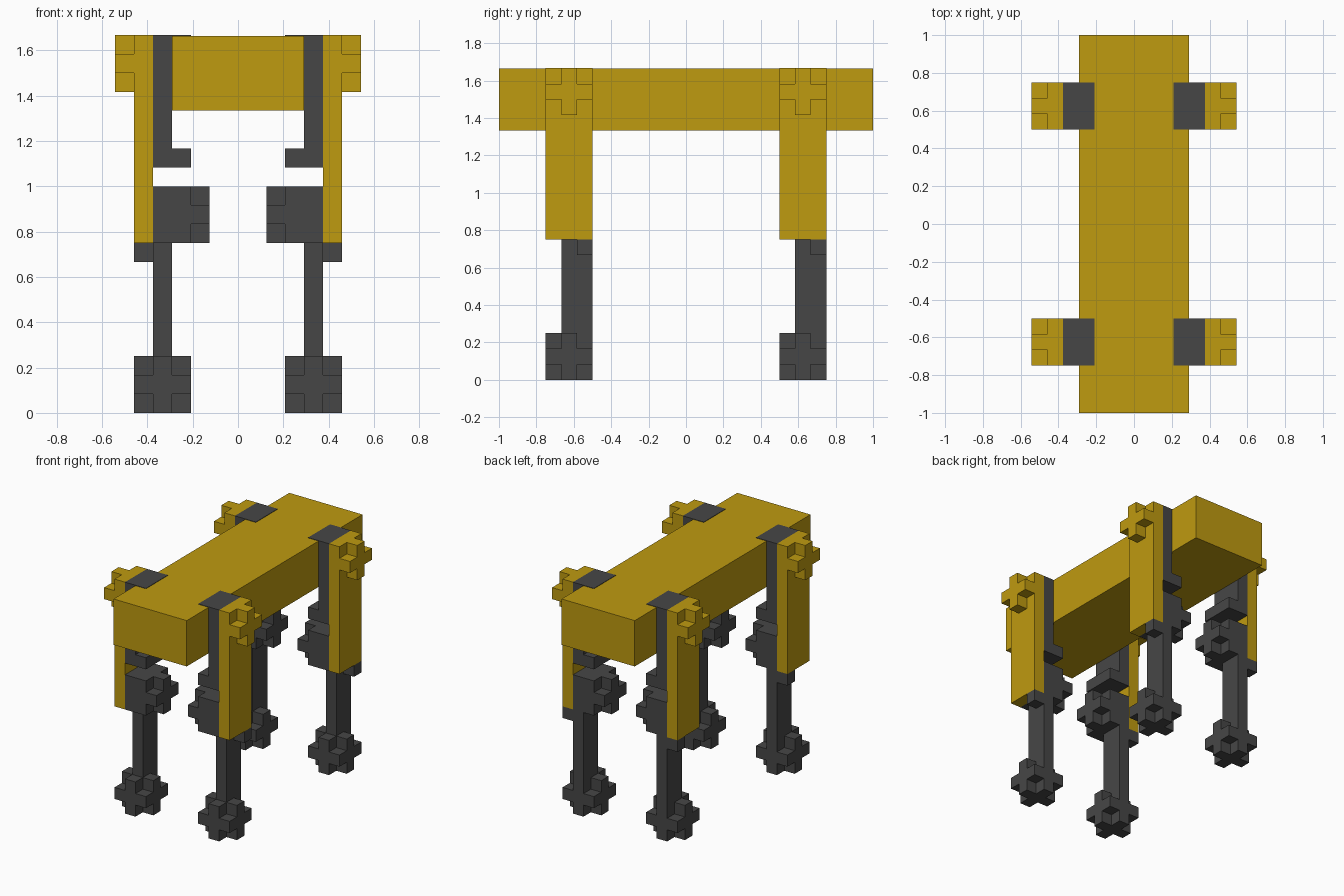
import bpy, bmesh, math
from itertools import product

cube = bpy.data.objects.get("Cube")
if cube:
    bpy.data.objects.remove(cube, do_unlink=True)

U = 1 / 12  # one grid cell


def make_material(name, rgb):
    m = bpy.data.materials.new(name)
    m.use_nodes = True
    m.diffuse_color = (*rgb, 1)
    bsdf = m.node_tree.nodes["Principled BSDF"]
    bsdf.inputs["Base Color"].default_value = (*rgb, 1)
    bsdf.inputs["Roughness"].default_value = 0.8
    return m


yellow = make_material("mustard yellow", (0.52, 0.325, 0.005))
dark = make_material("dark grey", (0.062, 0.062, 0.062))


def block_part(name, boxes, mat, place):
    """Union of grid boxes (x0,x1,y0,y1,z0,z1) as one clean shell; place maps grid to world."""
    cells = set()
    for x0, x1, y0, y1, z0, z1 in boxes:
        cells.update(product(range(x0, x1), range(y0, y1), range(z0, z1)))
    bm = bmesh.new()
    verts = {}
    for cell in cells:
        for axis, side in product(range(3), (0, 1)):
            near = list(cell)
            near[axis] += 2 * side - 1
            if tuple(near) in cells:
                continue
            corners = []
            for a, b in ((0, 0), (1, 0), (1, 1), (0, 1)):
                p = list(cell)
                p[axis] += side
                p[(axis + 1) % 3] += a
                p[(axis + 2) % 3] += b
                p = tuple(p)
                if p not in verts:
                    verts[p] = bm.verts.new(place(*p))
                corners.append(verts[p])
            bm.faces.new(corners)
    bmesh.ops.recalc_face_normals(bm, faces=bm.faces)
    bmesh.ops.dissolve_limit(bm, angle_limit=math.radians(1),
                             verts=bm.verts, edges=bm.edges)
    me = bpy.data.meshes.new(name)
    bm.to_mesh(me)
    bm.free()
    me.materials.append(mat)
    ob = bpy.data.objects.new(name, me)
    bpy.context.collection.objects.link(ob)
    return ob


# Body beam, its top a hair below the straps
block_part("body", [(0, 7, -12, 12, 16, 20)], yellow,
           lambda x, y, z: ((x - 3.5) * U, y * U, min(z * U, 20 * U - 0.003)))

# Leg parts on the grid, x counted outward from the inner knee face
leg_parts = [
    # Outer plate with a plus-shaped shoulder cap
    ("upper_leg", yellow, [(3, 4, 0, 3, 9, 20),
                           (4, 5, 1, 2, 17, 20), (4, 5, 0, 3, 18, 19)]),
    # Strap hooked over the body and turned in at the bottom
    ("strap", dark, [(2, 3, 0, 3, 13, 20),
                     (1, 2, 0, 3, 19, 20), (1, 2, 0, 3, 13, 14)]),
    # Knee block with a plus-shaped inner cap
    ("knee", dark, [(1, 3, 0, 3, 9, 12),
                    (0, 1, 1, 2, 9, 12), (0, 1, 0, 3, 10, 11)]),
    # Shin with a small tab under the outer plate
    ("lower_leg", dark, [(2, 3, 1, 3, 3, 9), (3, 4, 2, 3, 8, 9)]),
    # Foot: a cube with its eight corners cut away
    ("foot", dark, [(2, 3, 0, 3, 0, 3), (1, 4, 1, 2, 0, 3), (1, 4, 0, 3, 1, 2)]),
]

for end, y0 in (("front", -9), ("rear", 6)):
    for side, s in (("left", 1), ("right", -1)):
        for part, mat, boxes in leg_parts:
            block_part(f"{end}_{side}_{part}", boxes, mat,
                       lambda x, y, z: (s * (x + 1.5) * U, (y + y0) * U, z * U))
